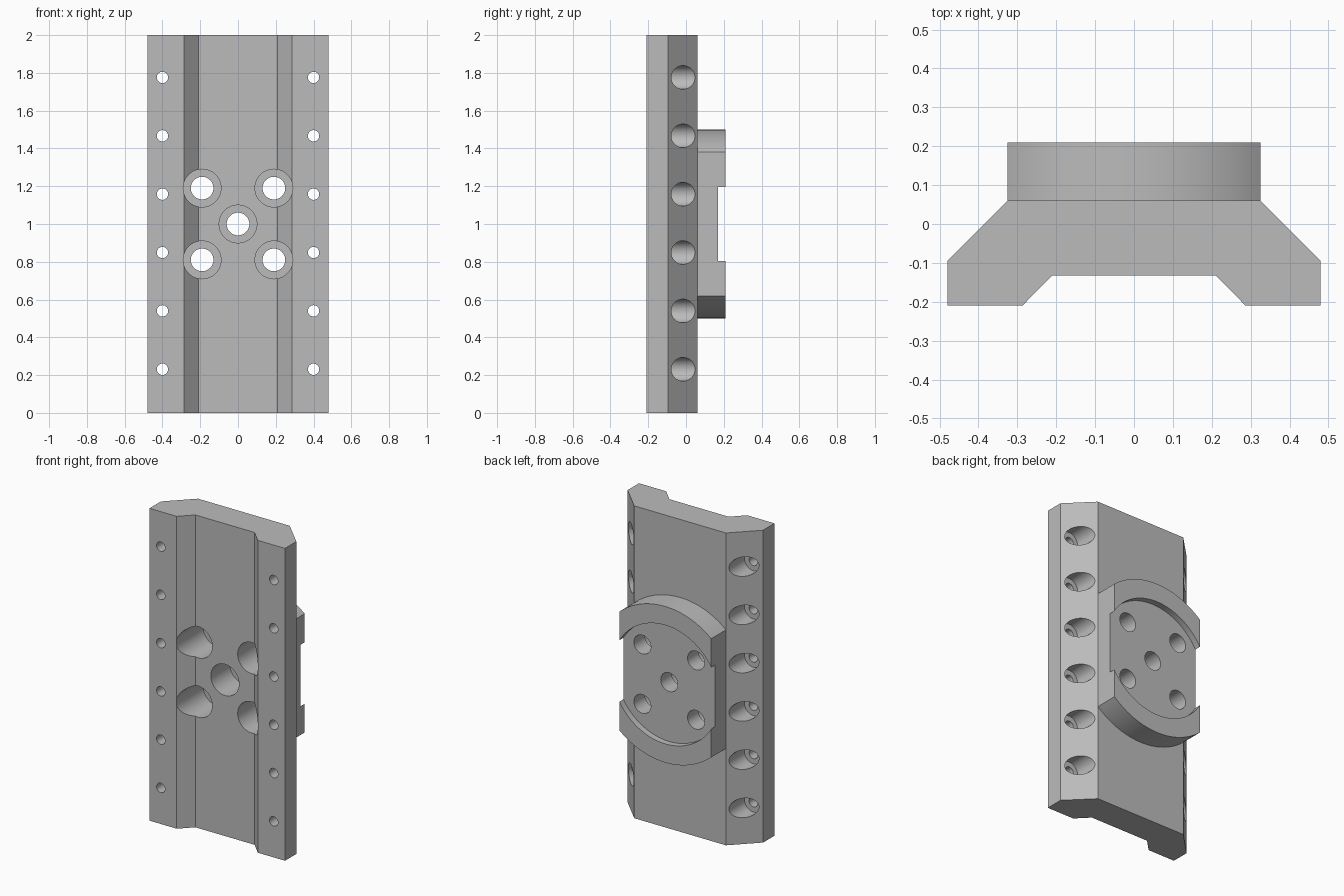
import bpy, bmesh
from math import sin, cos, pi, asin, radians

if "Cube" in bpy.data.objects:
    bpy.data.objects.remove(bpy.data.objects["Cube"], do_unlink=True)

grey = bpy.data.materials.new("machined grey")
grey.use_nodes = True
grey.diffuse_color = (0.5, 0.5, 0.5, 1)
grey.node_tree.nodes["Principled BSDF"].inputs["Base Color"].default_value = (0.5, 0.5, 0.5, 1)


def finish(name, bm):
    bmesh.ops.recalc_face_normals(bm, faces=bm.faces)
    mesh = bpy.data.meshes.new(name)
    bm.to_mesh(mesh)
    bm.free()
    mesh.materials.append(grey)
    obj = bpy.data.objects.new(name, mesh)
    bpy.context.collection.objects.link(obj)
    return obj


def prism(name, points, step):
    """Extrude a closed outline along a vector."""
    bm = bmesh.new()
    face = bm.faces.new([bm.verts.new(p) for p in points])
    new = bmesh.ops.extrude_face_region(bm, geom=[face])["geom"]
    bmesh.ops.translate(bm, vec=step, verts=[v for v in new if isinstance(v, bmesh.types.BMVert)])
    return finish(name, bm)


def add_stepped_pin(bm, x, z, profile, sides=48):
    """Revolve (radius, y) pairs around a y axis through x, z."""
    rings = []
    for r, y in profile:
        rings.append([bm.verts.new((x + r * cos(2 * pi * i / sides), y,
                                    z + r * sin(2 * pi * i / sides))) for i in range(sides)])
    for a, b in zip(rings, rings[1:]):
        for i in range(sides):
            j = (i + 1) % sides
            bm.faces.new((a[i], a[j], b[j], b[i]))
    bm.faces.new(rings[0])
    bm.faces.new(rings[-1])


def boolean(target, tool, operation):
    mod = target.modifiers.new(operation.title(), 'BOOLEAN')
    mod.operation, mod.object, mod.solver = operation, tool, 'EXACT'
    bpy.context.view_layer.objects.active = target
    bpy.ops.object.modifier_apply(modifier=mod.name)
    bpy.data.objects.remove(tool, do_unlink=True)


# Plate: bevelled back edges and a shallow channel along the front
half = [(0.21, -0.132), (0.287, -0.21), (0.48, -0.21), (0.48, -0.095), (0.325, 0.06)]
outline = half + [(-x, y) for x, y in reversed(half)]
plate = prism("mounting_plate", [(x, y, 0) for x, y in outline], (0, 0, 2))

# Round boss on the back, trimmed flush with the flat back face
R, W, N = 0.5, 0.325, 48
a = asin(W / R)
arc = [(R * sin(-a + 2 * a * i / N), R * cos(-a + 2 * a * i / N)) for i in range(N + 1)]
rim = [(x, 1 + z) for x, z in arc] + [(-x, 1 - z) for x, z in arc]
boss = prism("round_boss", [(x, 0.0, z) for x, z in rim], (0, 0.21, 0))
boolean(plate, boss, 'UNION')

# Circular recess in the boss
bm = bmesh.new()
add_stepped_pin(bm, 0, 1, [(0.38, 0.17), (0.38, 0.3)], 128)
boolean(plate, finish("recess_cutter", bm), 'DIFFERENCE')

# Counterbored holes: five from the front, a row of six along each bevel
bm = bmesh.new()
d = 0.19
for x, z in [(0, 0), (d, d), (-d, d), (d, -d), (-d, -d)]:
    add_stepped_pin(bm, x, 1 + z, [(0.1, -0.3), (0.1, 0.06), (0.06, 0.06), (0.06, 0.3)])
for x in (-0.4, 0.4):
    for i in range(6):
        add_stepped_pin(bm, x, 0.231 + 0.309 * i,
                        [(0.03, -0.3), (0.03, -0.11), (0.0625, -0.11), (0.0625, 0.3)])
boolean(plate, finish("hole_cutter", bm), 'DIFFERENCE')

bpy.ops.object.select_all(action='DESELECT')
plate.select_set(True)
bpy.context.view_layer.objects.active = plate
bpy.ops.object.shade_smooth_by_angle(angle=radians(30))
